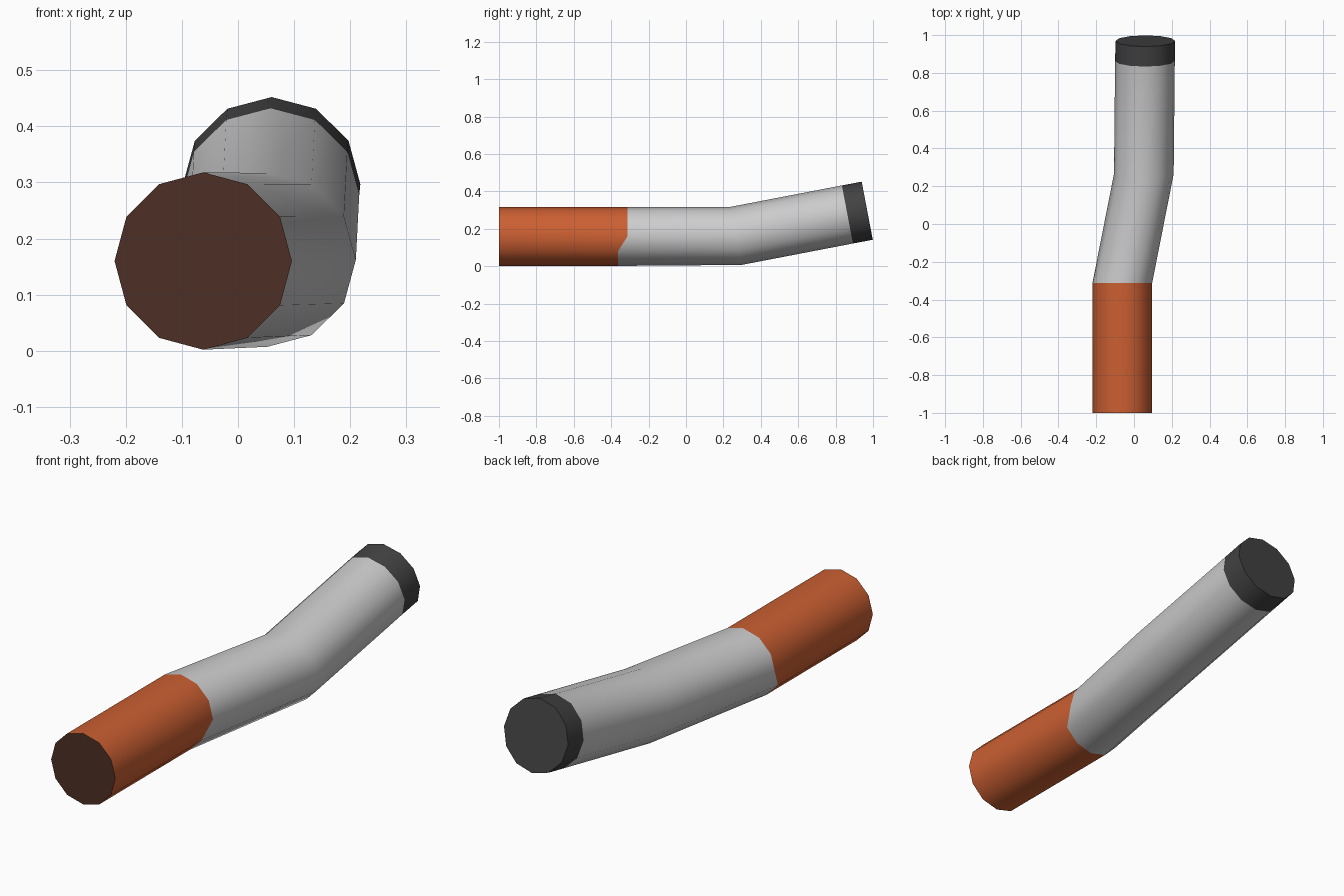
import bpy, bmesh, math

if "Cube" in bpy.data.objects:
    bpy.data.objects.remove(bpy.data.objects["Cube"])

SIDES = 12
R = 0.158


def material(name, rgb):
    m = bpy.data.materials.new(name)
    m.diffuse_color = (*rgb, 1)
    m.use_nodes = True
    m.node_tree.nodes["Principled BSDF"].inputs["Base Color"].default_value = m.diffuse_color
    return m


orange = material("burnt orange", (0.60, 0.115, 0.032))
brown = material("dark brown", (0.075, 0.028, 0.018))
pale = material("pale grey", (0.60, 0.60, 0.60))
charcoal = material("charcoal", (0.055, 0.055, 0.055))


def ring(centre, tilt=0.0, under_shift=0.0):
    """Points of a ring facing y, leaned back by tilt; lower half may be shifted in y."""
    cx, cy, cz = centre
    pts = []
    for i in range(SIDES):
        a = 2 * math.pi * i / SIDES
        u, v = R * math.sin(a), R * math.cos(a)
        y = cy - v * math.sin(tilt) + (under_shift if v < -0.01 else 0)
        pts.append((cx + u, y, cz + v * math.cos(tilt)))
    return pts


def tube(name, rings, side_mat, cap_mat=None, cap_first=False, cap_last=False):
    bm = bmesh.new()
    loops = [[bm.verts.new(p) for p in r] for r in rings]
    for a, b in zip(loops, loops[1:]):
        for i in range(SIDES):
            j = (i + 1) % SIDES
            bm.faces.new((a[i], b[i], b[j], a[j])).smooth = True
    if cap_first:
        bm.faces.new(loops[0]).material_index = 1
    if cap_last:
        bm.faces.new(loops[-1][::-1]).material_index = 1
    bm.normal_update()
    me = bpy.data.meshes.new(name)
    bm.to_mesh(me)
    bm.free()
    me.materials.append(side_mat)
    me.materials.append(cap_mat or side_mat)
    ob = bpy.data.objects.new(name, me)
    bpy.context.collection.objects.link(ob)
    bpy.context.view_layer.objects.active = ob
    ob.select_set(True)
    bpy.ops.object.shade_smooth_by_angle(angle=math.radians(40))
    ob.select_set(False)


LEAN = math.radians(10.8)
front = ring((-0.062, -1.0, 0.16))
joint = ring((-0.062, -0.313, 0.16), under_shift=-0.05)
bend = ring((0.052, 0.265, 0.162), tilt=-LEAN / 2 - 0.1)
# the lean moves the top of each ring towards the front
bend = ring((0.052, 0.265, 0.162), tilt=0.2)
band = ring((0.058, 0.863, 0.277), tilt=LEAN)
end = ring((0.060, 0.969, 0.297), tilt=LEAN)

# mouth end, bent middle and burnt tip
tube("filter", [front, joint], orange, brown, cap_first=True)
tube("paper_body", [joint, bend, band], pale)
tube("burnt_tip", [band, end], charcoal, charcoal, cap_last=True)
